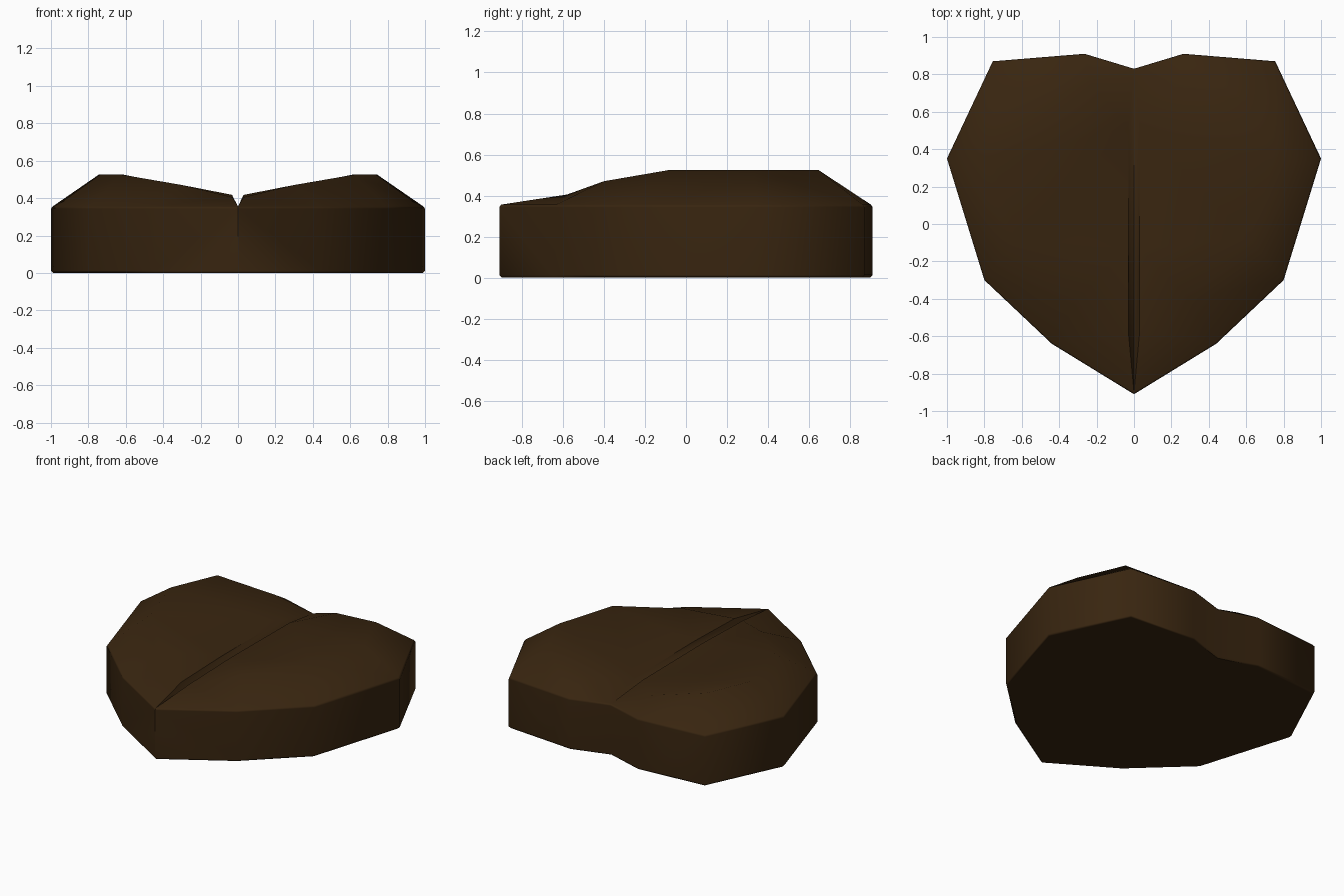
import bpy
import bmesh
import math

if "Cube" in bpy.data.objects:
    bpy.data.objects.remove(bpy.data.objects["Cube"])

brown = bpy.data.materials.new("dark brown")
brown.diffuse_color = (0.040, 0.0185, 0.005, 1)
brown.use_nodes = True
brown.node_tree.nodes["Principled BSDF"].inputs["Base Color"].default_value = brown.diffuse_color

# Right half of the heart outline, from back notch to front tip
outline = [(0, 0.83), (0.265, 0.91), (0.755, 0.87), (1, 0.35),
           (0.8, -0.3), (0.44, -0.64), (0, -0.91)]
# Raised crown inside the outline
crown = [(0.23, 0.75, 0.447), (0.61, 0.645, 0.525), (0.745, 0.33, 0.525),
         (0.62, -0.08, 0.525), (0.3, -0.4, 0.47)]
# Lip beside the central groove, back to front
lip = [(0.03, 0.52, 0.412), (0.03, -0.13, 0.417), (0.03, -0.58, 0.405)]

bm = bmesh.new()

# Wall rings with a small softened edge at the base and the rim
rings = []
for scale, z in [(0.987, 0), (1, 0.013), (1, 0.343), (0.99, 0.356)]:
    rings.append([bm.verts.new((x * scale, y * scale, z)) for x, y in outline])
for low, high in zip(rings, rings[1:]):
    for i in range(len(outline) - 1):
        bm.faces.new((low[i], high[i], high[i + 1], low[i + 1]))
bm.faces.new(rings[0])

# Sloped shoulder, crown and groove
rim = rings[-1]
c = [bm.verts.new(p) for p in crown]
g = [bm.verts.new(p) for p in lip]
for i in range(4):
    bm.faces.new((rim[i + 1], rim[i + 2], c[i + 1], c[i]))
for face in [(rim[0], rim[1], c[0], g[0]), (rim[5], rim[6], g[2], c[4]),
             (c[0], c[1], c[2], g[0]), (g[0], c[2], c[3], g[1]),
             (g[1], c[3], c[4], g[2]),
             (rim[0], g[0], g[1], g[2], rim[6])]:
    bm.faces.new(face)

# Mirror to the left half and weld along the centre
copy = bmesh.ops.duplicate(bm, geom=bm.verts[:] + bm.edges[:] + bm.faces[:])["geom"]
for v in copy:
    if isinstance(v, bmesh.types.BMVert):
        v.co.x = -v.co.x
bmesh.ops.remove_doubles(bm, verts=bm.verts[:], dist=0.0005)
bmesh.ops.recalc_face_normals(bm, faces=bm.faces[:])

mesh = bpy.data.meshes.new("heart_body")
bm.to_mesh(mesh)
bm.free()
mesh.materials.append(brown)
body = bpy.data.objects.new("heart_body", mesh)
bpy.context.collection.objects.link(body)

# Smooth shading with area weighted normals
bpy.context.view_layer.objects.active = body
body.select_set(True)
bpy.ops.object.shade_smooth_by_angle(angle=math.radians(50))
weighted = body.modifiers.new("weighted normals", "WEIGHTED_NORMAL")
weighted.keep_sharp = True
